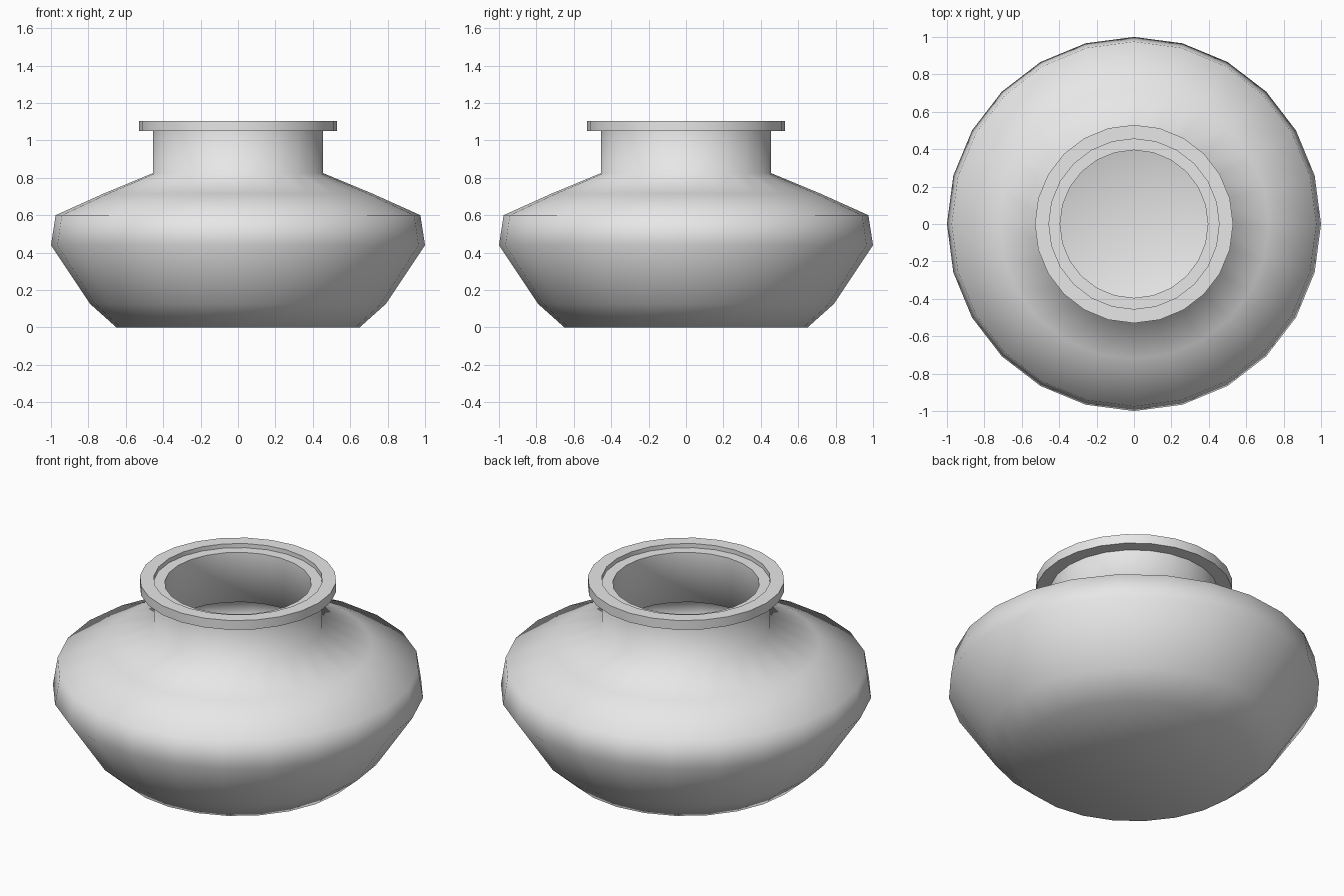
import bpy
import bmesh
from math import cos, sin, tau, radians

cube = bpy.data.objects.get("Cube")
if cube:
    bpy.data.objects.remove(cube, do_unlink=True)

SIDES = 24


def make_material(name, colour):
    mat = bpy.data.materials.new(name)
    mat.use_nodes = True
    mat.diffuse_color = colour
    mat.node_tree.nodes["Principled BSDF"].inputs["Base Color"].default_value = colour
    return mat


def lathe(name, profile, mat, angle, closed=False):
    """Revolve (radius, height) points around z; a zero radius becomes a pole."""
    bm = bmesh.new()
    rings = []
    for r, z in profile:
        if r == 0:
            rings.append([bm.verts.new((0, 0, z))] * SIDES)
        else:
            rings.append([bm.verts.new((r * cos(tau * i / SIDES), r * sin(tau * i / SIDES), z))
                          for i in range(SIDES)])
    pairs = list(zip(rings, rings[1:]))
    if closed:
        pairs.append((rings[-1], rings[0]))
    for low, high in pairs:
        for i in range(SIDES):
            j = (i + 1) % SIDES
            corners = dict.fromkeys((low[i], low[j], high[j], high[i]))
            bm.faces.new(list(corners))
    bmesh.ops.recalc_face_normals(bm, faces=bm.faces)
    mesh = bpy.data.meshes.new(name)
    bm.to_mesh(mesh)
    bm.free()
    mesh.materials.append(mat)
    obj = bpy.data.objects.new(name, mesh)
    bpy.context.scene.collection.objects.link(obj)
    bpy.ops.object.select_all(action="DESELECT")
    obj.select_set(True)
    bpy.context.view_layer.objects.active = obj
    bpy.ops.object.shade_smooth_by_angle(angle=radians(angle))
    return obj


clay = make_material("pale_grey_clay", (0.8, 0.8, 0.8, 1))

# Hollow pot: outside from base to neck, then back down the inside
outside = [(0, 0), (0.65, 0), (0.79, 0.125), (1, 0.44), (0.975, 0.6),
           (0.72, 0.715), (0.455, 0.825), (0.455, 1.08)]
inside = [(0.395, 1.08), (0.395, 0.785), (0.70, 0.655), (0.92, 0.555),
          (0.935, 0.455), (0.74, 0.165), (0.63, 0.06), (0, 0.06)]
lathe("pot_body", outside + inside, clay, 70)

# Flat collar around the mouth
collar = [(0.455, 1.05), (0.53, 1.05), (0.53, 1.105), (0.455, 1.105)]
lathe("rim_collar", collar, clay, 40, closed=True)
